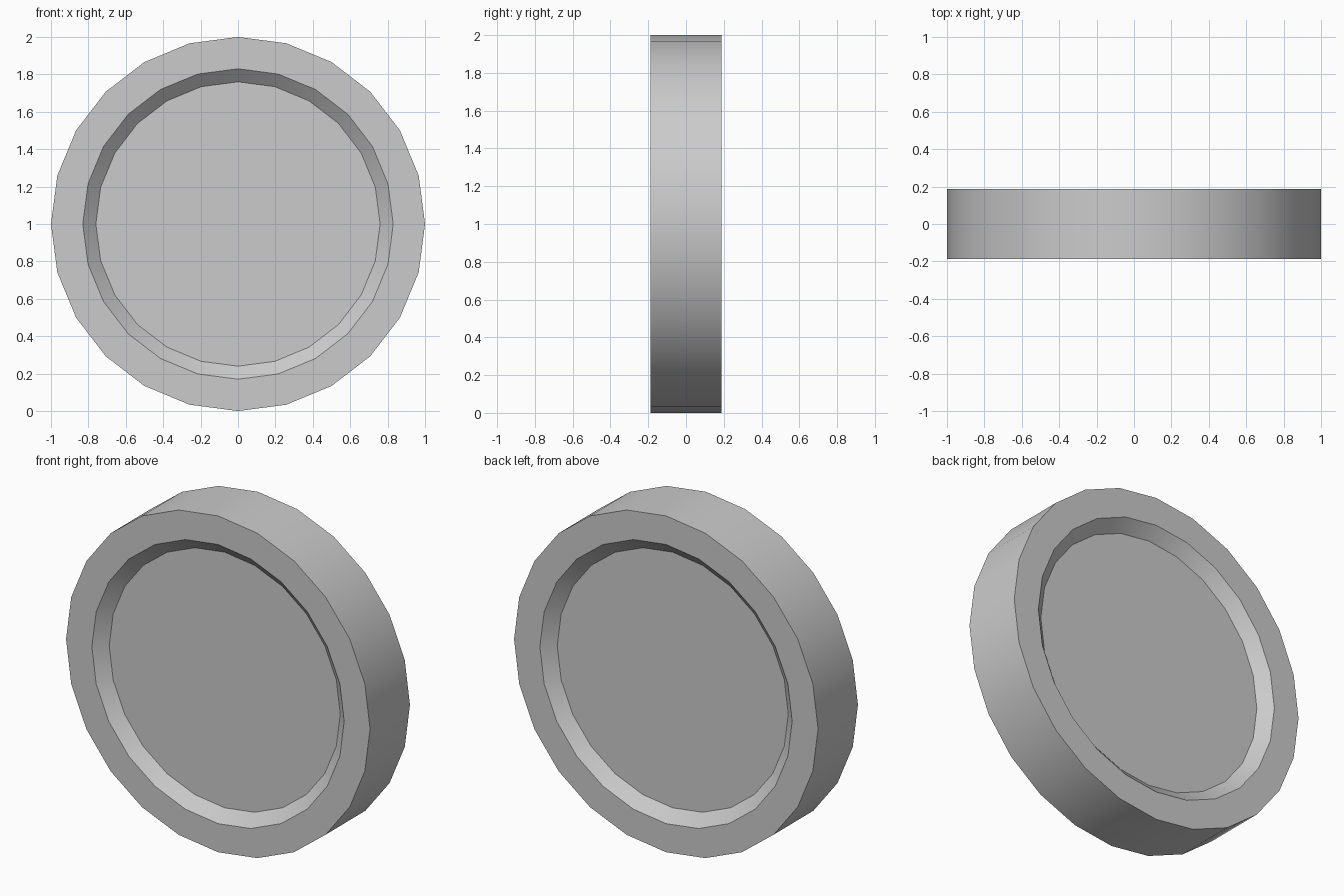
import bpy, bmesh
from math import sin, cos, tau

if "Cube" in bpy.data.objects:
    bpy.data.objects.remove(bpy.data.objects["Cube"])

SIDES = 24
HALF = 0.1875    # half thickness
DEPTH = 0.063    # recess depth

# (radius, y) cross-section from front recess, over the rim, to back recess
profile = [(0.76, -HALF + DEPTH), (0.83, -HALF), (1.0, -HALF),
           (1.0, HALF), (0.83, HALF), (0.76, HALF - DEPTH)]

bm = bmesh.new()
rings = [[bm.verts.new((r * cos(tau * i / SIDES), y, 1 + r * sin(tau * i / SIDES)))
          for i in range(SIDES)] for r, y in profile]

# rim, bevelled recess walls and tread
for a, b in zip(rings, rings[1:]):
    for i in range(SIDES):
        j = (i + 1) % SIDES
        bm.faces.new((a[i], a[j], b[j], b[i]))

# recessed flat discs
bm.faces.new(rings[0])
bm.faces.new(rings[-1])
bmesh.ops.recalc_face_normals(bm, faces=bm.faces)

mesh = bpy.data.meshes.new("wheel")
bm.to_mesh(mesh)
bm.free()
wheel = bpy.data.objects.new("wheel", mesh)
bpy.context.collection.objects.link(wheel)

# smooth tread, sharp rim edges
bpy.context.view_layer.objects.active = wheel
wheel.select_set(True)
bpy.ops.object.shade_smooth_by_angle()
